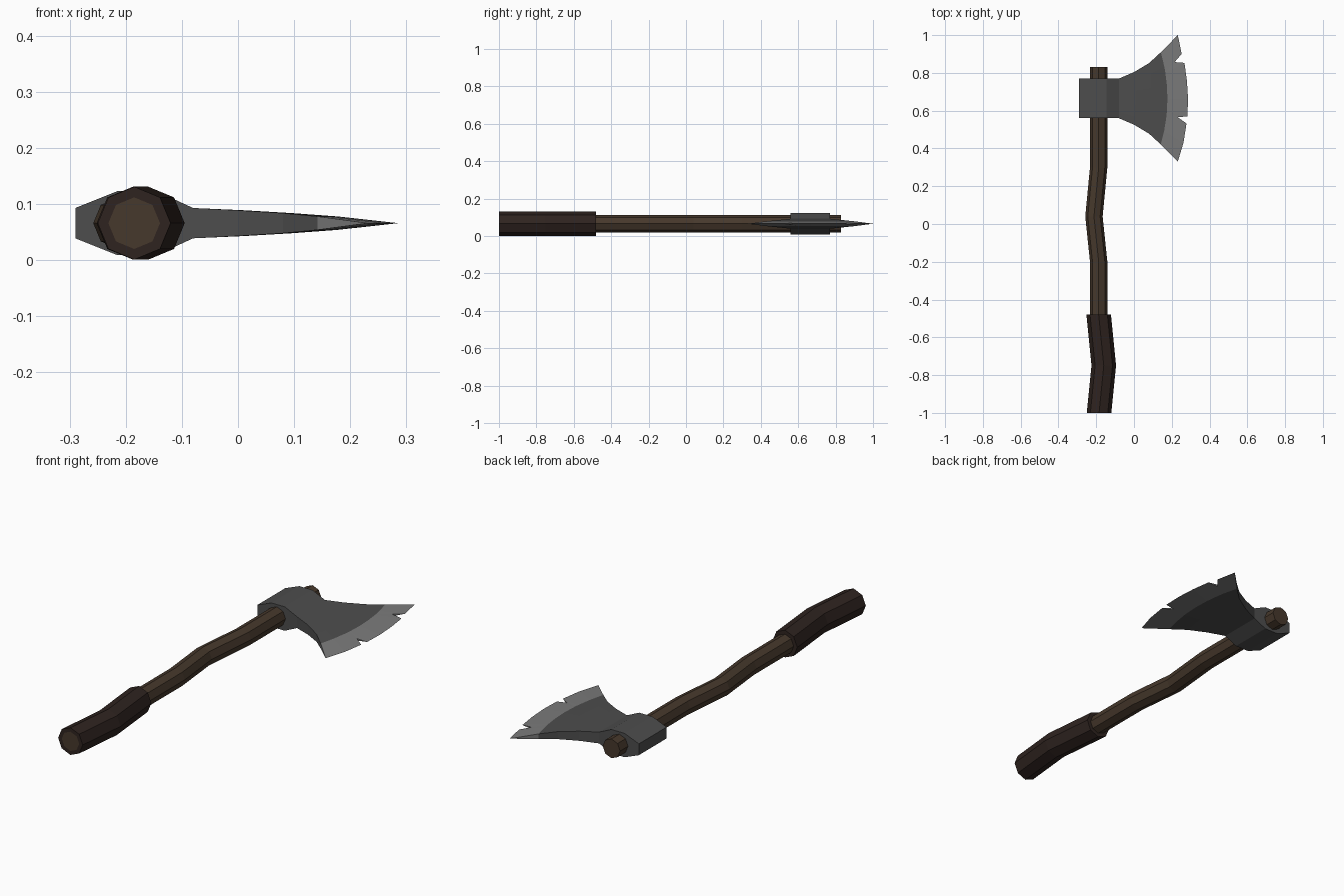
import bpy, bmesh, math

if "Cube" in bpy.data.objects:
    bpy.data.objects.remove(bpy.data.objects["Cube"])

ZC = 0.066          # height of the axe's mid plane
YC = 0.665          # centre of the head along the handle


def material(name, rgb):
    m = bpy.data.materials.new(name)
    m.diffuse_color = (*rgb, 1)
    m.use_nodes = True
    m.node_tree.nodes["Principled BSDF"].inputs["Base Color"].default_value = m.diffuse_color
    return m


def finish(name, bm, mats):
    bmesh.ops.recalc_face_normals(bm, faces=bm.faces)
    me = bpy.data.meshes.new(name)
    bm.to_mesh(me)
    bm.free()
    for m in mats:
        me.materials.append(m)
    ob = bpy.data.objects.new(name, me)
    bpy.context.collection.objects.link(ob)
    return ob


def ring(bm, x, y, r):
    return [bm.verts.new((x + r * math.cos(i * math.pi / 4), y,
                          ZC + r * math.sin(i * math.pi / 4))) for i in range(8)]


def bridge(bm, a, b):
    for i in range(8):
        j = (i + 1) % 8
        bm.faces.new((a[i], a[j], b[j], b[i]))


wood = material("wood", (0.062, 0.040, 0.025))
leather = material("leather", (0.028, 0.017, 0.014))
steel = material("steel", (0.075, 0.075, 0.075))
honed = material("honed_steel", (0.2, 0.2, 0.2))

# Handle: bent octagonal shaft
bm = bmesh.new()
path = [(-0.185, -1.0), (-0.16, -0.75), (-0.187, -0.48), (-0.187, -0.2),
        (-0.212, 0.04), (-0.187, 0.3), (-0.187, 0.83)]
rings = [ring(bm, x, y, 0.046) for x, y in path]
for a, b in zip(rings, rings[1:]):
    bridge(bm, a, b)
bm.faces.new(rings[0])
bm.faces.new(rings[-1])
finish("handle", bm, [wood])

# Grip: thicker octagonal sleeve, open in the middle for the handle
bm = bmesh.new()
outer = [ring(bm, x, y, 0.065) for x, y in path[:3]]
inner = [ring(bm, x, y, 0.046) for x, y in (path[0], path[2])]
for a, b in zip(outer, outer[1:]):
    bridge(bm, a, b)
bridge(bm, outer[0], inner[0])
bridge(bm, outer[-1], inner[1])
finish("grip", bm, [leather])

# Cutting edge: x, y, half thickness (non-zero at the bottom of each notch)
edge = [(0.232, 1.0, 0), (0.252, 0.90, 0), (0.215, 0.857, 0.005),
        (0.267, 0.853, 0), (0.280, 0.76, 0), (0.286, 0.665, 0),
        (0.283, 0.57, 0), (0.232, 0.565, 0.005), (0.278, 0.532, 0),
        (0.262, 0.43, 0), (0.232, 0.33, 0)]
# Head stations: x at centre, x at ends, half width, half thickness
stations = [(-0.29, -0.29, 0.105, 0.027), (-0.215, -0.215, 0.105, 0.057),
            (-0.145, -0.145, 0.105, 0.057), (-0.08, -0.08, 0.105, 0.027),
            (0.01, 0.0, 0.139, 0.023), (0.095, 0.08, 0.187, 0.018),
            (0.177, 0.142, 0.244, 0.012)]

rows = []
for xc, xe, half, t in stations:
    row = []
    for _, y, _ in edge:
        v = (y - YC) / 0.335
        row.append((xc + (xe - xc) * v * v, YC + v * half, t))
    rows.append(row)
rows.append(edge)

# Axe head: top and bottom skins joined along the rim
bm = bmesh.new()
skins = [[[bm.verts.new((x, y, ZC + s * t)) for x, y, t in row]
          for row in rows] for s in (1, -1)]
last, n = len(rows) - 1, len(edge)
for skin in skins:
    for i in range(last):
        for j in range(n - 1):
            f = bm.faces.new((skin[i][j], skin[i][j + 1],
                              skin[i + 1][j + 1], skin[i + 1][j]))
            f.material_index = 1 if i == last - 1 else 0
rim = ([(0, j) for j in range(n)] + [(i, n - 1) for i in range(1, last + 1)]
       + [(last, j) for j in range(n - 2, -1, -1)]
       + [(i, 0) for i in range(last - 1, 0, -1)])
top, bot = skins
for (a, b), (c, d) in zip(rim, rim[1:] + rim[:1]):
    f = bm.faces.new((top[a][b], top[c][d], bot[c][d], bot[a][b]))
    f.material_index = 1 if last in (a, c) else 0
bmesh.ops.remove_doubles(bm, verts=bm.verts, dist=0.0002)
finish("axe_head", bm, [steel, honed])
